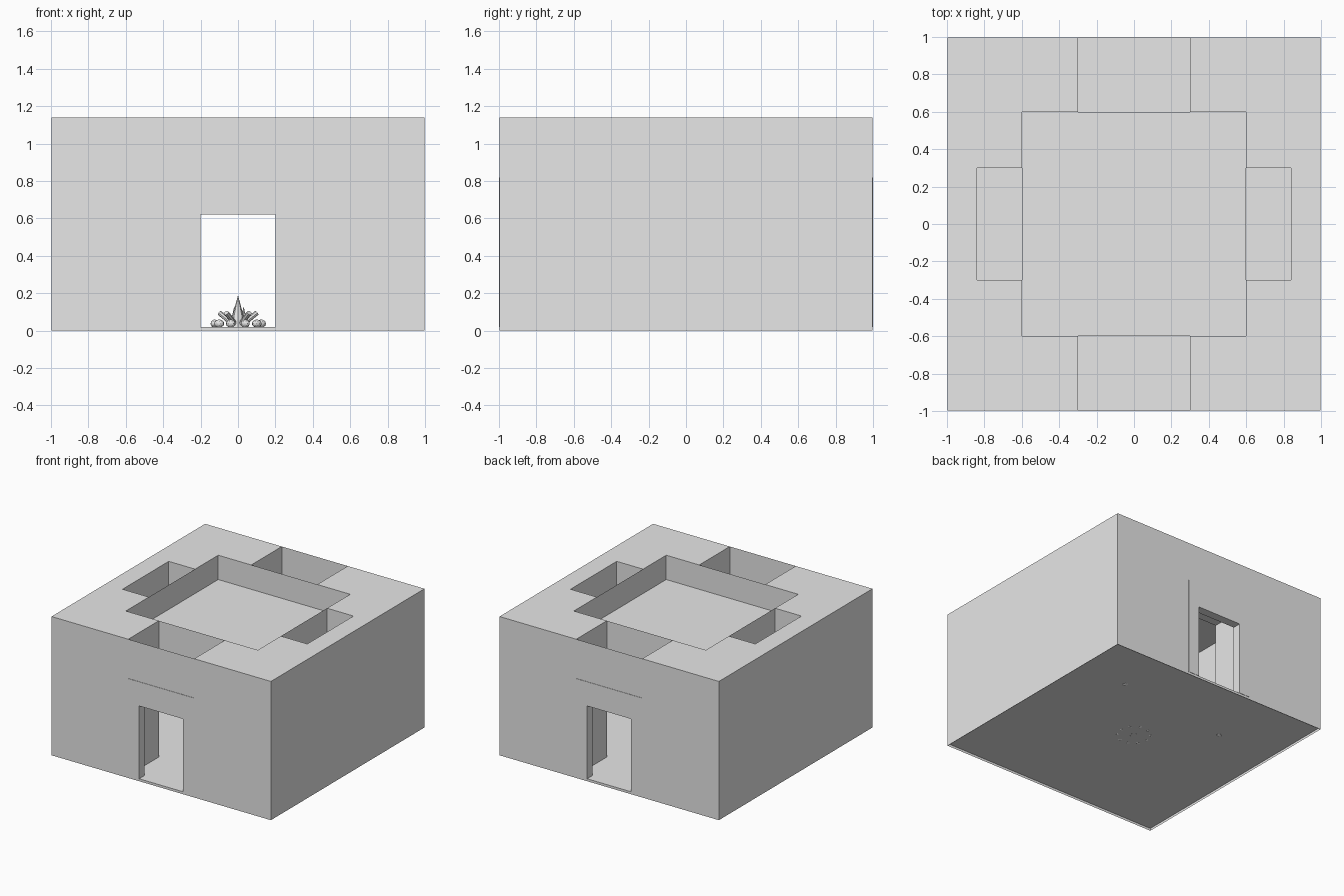
import bpy, bmesh, math, random
from mathutils import Matrix, Vector

random.seed(4)
cube = bpy.data.objects.get("Cube")
if cube:
    bpy.data.objects.remove(cube)

stone = bpy.data.materials.new("pale_grey")
stone.use_nodes = True
stone.diffuse_color = (0.8, 0.8, 0.8, 1)
stone.node_tree.nodes["Principled BSDF"].inputs["Base Color"].default_value = (0.8, 0.8, 0.8, 1)

OUT, ROOM, PASS = 0.997, 0.6, 0.3       # half widths: building, room, passage
NICHE = 0.84                            # back of the side niches
TOP, CEIL, LINTEL, FLOOR = 1.14, 0.94, 0.82, 0.02
DOOR, DOOR_TOP, FRAME = 0.2, 0.62, 0.07


def finish(name, bm, turn=0):
    bm.transform(Matrix.Rotation(turn, 4, 'Z'))
    mesh = bpy.data.meshes.new(name)
    bm.to_mesh(mesh)
    bm.free()
    mesh.materials.append(stone)
    obj = bpy.data.objects.new(name, mesh)
    bpy.context.collection.objects.link(obj)
    return obj


def sheet(name, us, vs, place, normal, hole=lambda u, v: False, turn=0, thick=0):
    """Flat panel made of grid cells, leaving out cells whose centre is in a hole."""
    bm = bmesh.new()
    for u0, u1 in zip(us, us[1:]):
        for v0, v1 in zip(vs, vs[1:]):
            if hole((u0 + u1) / 2, (v0 + v1) / 2):
                continue
            corners = [(u0, v0), (u1, v0), (u1, v1), (u0, v1)]
            face = bm.faces.new([bm.verts.new(place(*c)) for c in corners])
            face.normal_update()
            if face.normal.dot(Vector(normal)) < 0:
                face.normal_flip()
    bmesh.ops.remove_doubles(bm, verts=bm.verts, dist=0.0005)
    if thick:
        # Push a copy backwards to give the panel a solid body
        ext = bmesh.ops.extrude_face_region(bm, geom=bm.faces[:], use_keep_orig=True)
        moved = [g for g in ext["geom"] if isinstance(g, bmesh.types.BMVert)]
        bmesh.ops.translate(bm, verts=moved, vec=Vector(normal) * -thick)
        bmesh.ops.recalc_face_normals(bm, faces=bm.faces)
    return finish(name, bm, turn)


def flat(z):
    return lambda u, v: (u, v, z)


def upright(y):
    return lambda u, v: (u, y, v)


# Floor, room ceiling and the roof ring with open wells
sheet("floor", [-OUT, OUT], [-OUT, OUT], flat(FLOOR), (0, 0, 1))
sheet("room_ceiling", [-ROOM, ROOM], [-ROOM, ROOM], flat(CEIL), (0, 0, 1))


def well(x, y):
    x, y = abs(x), abs(y)
    return (x < ROOM and y < ROOM) or x < PASS or (y < PASS and x < NICHE)


half = [PASS, ROOM, NICHE, OUT]
cuts = [-c for c in reversed(half)] + half
sheet("roof_ring", cuts, cuts, flat(TOP), (0, 0, 1), well)


def doorway(u, v):
    return abs(u) < DOOR and FLOOR < v < DOOR_TOP


def passage_mouth(u, v):
    return abs(u) < PASS and v < LINTEL


def no_hole(u, v):
    return False


# Four sides: doors at front and back, blind niches at left and right
for i, side in enumerate(("front", "left", "back", "right")):
    turn = i * math.pi / 2
    is_door = i % 2 == 0
    end = OUT if is_door else NICHE
    sheet(side + "_outer_wall", [-OUT, -DOOR, DOOR, OUT], [0, FLOOR, DOOR_TOP, TOP],
          upright(-OUT), (0, -1, 0), doorway if is_door else no_hole, turn)
    sheet(side + "_room_wall", [-ROOM, -PASS, PASS, ROOM], [FLOOR, LINTEL, TOP],
          upright(-ROOM), (0, 1, 0), passage_mouth, turn)

    # Passage sides reach the roof, with a ceiling over the walkway
    for s in (-1, 1):
        sheet(side + "_passage_side", [-end, -ROOM], [FLOOR, LINTEL, TOP],
              lambda u, v: (s * PASS, u, v), (-s, 0, 0), turn=turn)
    sheet(side + "_passage_ceiling", [-PASS, PASS], [-end, -ROOM],
          flat(LINTEL), (0, 0, 1), turn=turn)
    if not is_door:
        sheet(side + "_niche_back", [-PASS, PASS], [FLOOR, TOP],
              upright(-NICHE), (0, 1, 0), turn=turn)

    # Door frame plate, standing slightly proud of its wall
    face_y, direction = (-1.0, -1) if is_door else (0.003 - ROOM, 1)
    sheet(side + "_door_frame", [-PASS, -DOOR, DOOR, PASS], [FLOOR, DOOR_TOP, LINTEL - 0.002],
          upright(face_y), (0, direction, 0), doorway, turn, FRAME)


def rock(name, x, y, size, height):
    bm = bmesh.new()
    bmesh.ops.create_icosphere(bm, subdivisions=2, radius=1)
    bm.transform(Matrix.Translation((x, y, FLOOR + height * 0.8))
                 @ Matrix.Rotation(random.uniform(0, 3), 4, 'Z')
                 @ Matrix.Diagonal((size, size * 0.75, height, 1)))
    finish(name, bm)


def cone(name, start, finish_at, r1, r2, sides):
    a, b = Vector(start), Vector(finish_at)
    bm = bmesh.new()
    bmesh.ops.create_cone(bm, cap_ends=True, segments=sides, radius1=r1, radius2=r2,
                          depth=(b - a).length)
    spin = (b - a).to_track_quat('Z', 'Y').to_matrix().to_4x4()
    bm.transform(Matrix.Translation((a + b) / 2) @ spin)
    finish(name, bm)


# Campfire: ring of stones, leaning logs and flames
for k in range(10):
    a = k * math.tau / 10
    rock("fire_stone", 0.125 * math.cos(a), 0.125 * math.sin(a), 0.028, 0.022)
for k in range(5):
    a = k * math.tau / 5 + 0.3
    c, s = math.cos(a), math.sin(a)
    cone("log", (0.02 * c, 0.02 * s, 0.03), (0.105 * c, 0.105 * s, 0.095), 0.014, 0.014, 8)
cone("main_flame", (0, 0, FLOOR), (0, 0, 0.19), 0.045, 0, 8)
for x, y in ((0.03, 0.03), (-0.02, 0.035)):
    cone("small_flame", (x, y, FLOOR), (x, y, 0.13), 0.025, 0, 8)

# Loose rocks in the room corners
rock("corner_rock", 0.54, 0.54, 0.045, 0.035)
rock("corner_rock", -0.49, 0.41, 0.045, 0.035)
